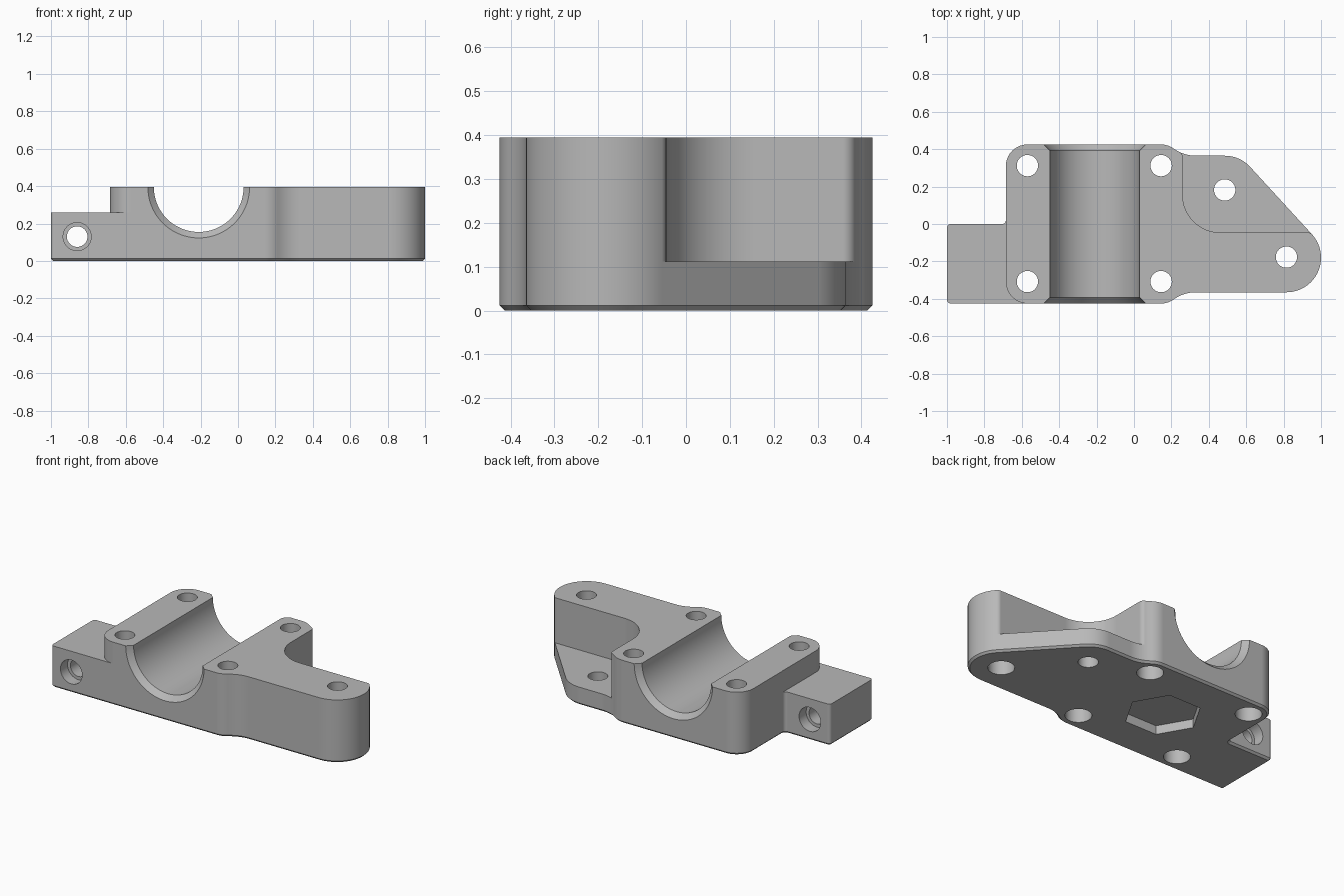
import bpy, bmesh, math
from mathutils import Matrix, Vector

if "Cube" in bpy.data.objects:
    bpy.data.objects.remove(bpy.data.objects["Cube"], do_unlink=True)

HEIGHT = 0.395
EDGE = 0.425       # half depth of the main block
CHAMFER = 0.012
GROOVE_X = -0.21

grey = bpy.data.materials.new("machined_grey")
grey.use_nodes = True
colour = (0.48, 0.48, 0.48, 1)
grey.diffuse_color = colour
grey.node_tree.nodes["Principled BSDF"].inputs["Base Color"].default_value = colour


def arc(cx, cy, r, start, end):
    """Points along an arc, angles in degrees."""
    n = max(6, int(abs(end - start) / 4))
    angles = [math.radians(start + (end - start) * i / n) for i in range(n + 1)]
    return [(cx + r * math.cos(a), cy + r * math.sin(a)) for a in angles]


def loft(name, rings, chamfer=0):
    """Closed solid through rings of points, with an optional chamfer on the first cap."""
    bm = bmesh.new()
    loops = [[bm.verts.new(p) for p in ring] for ring in rings]
    first = bm.faces.new(loops[0])
    bm.faces.new(loops[-1])
    n = len(loops[0])
    for a, b in zip(loops, loops[1:]):
        for i in range(n):
            j = (i + 1) % n
            bm.faces.new((a[i], a[j], b[j], b[i]))
    bmesh.ops.recalc_face_normals(bm, faces=bm.faces)
    if chamfer:
        bmesh.ops.bevel(bm, geom=list(first.edges), offset=chamfer, segments=1,
                        affect='EDGES', clamp_overlap=False)
    mesh = bpy.data.meshes.new(name)
    bm.to_mesh(mesh)
    bm.free()
    obj = bpy.data.objects.new(name, mesh)
    bpy.context.collection.objects.link(obj)
    return obj


def prism(name, outline, z0, z1, chamfer=0):
    return loft(name, [[(x, y, z) for x, y in outline] for z in (z0, z1)], chamfer)


def turned(name, origin, axis, profile, sides=48):
    """Round solid on an axis; profile lists (distance, radius)."""
    place = Matrix.Translation(origin) @ Vector(axis).to_track_quat('Z', 'Y').to_matrix().to_4x4()
    angles = [2 * math.pi * (i + 0.5) / sides for i in range(sides)]
    return loft(name, [[place @ Vector((r * math.cos(a), r * math.sin(a), d)) for a in angles]
                       for d, r in profile])


def cut(target, cutter):
    cutter.hide_render = True
    mod = target.modifiers.new("cut", 'BOOLEAN')
    mod.operation = 'DIFFERENCE'
    mod.solver = 'EXACT'
    mod.object = cutter
    bpy.context.view_layer.objects.active = target
    bpy.ops.object.modifier_apply(modifier=mod.name)
    bpy.data.objects.remove(cutter, do_unlink=True)


# Body: side tab, main block and tapering arm in one outline
outline = (arc(-0.98, -0.405, 0.02, 180, 270)
           + arc(0.145, -0.31, 0.115, 270, 306)
           + arc(0.33, -0.565, 0.2, 126, 90)
           + arc(0.815, -0.18, 0.185, -90, 42.5)
           + arc(0.485, 0.18, 0.185, 42.5, 90)
           + arc(0.33, 0.565, 0.2, 270, 234)
           + arc(0.145, 0.31, 0.115, 54, 90)
           + arc(-0.57, 0.31, 0.115, 90, 180)
           + arc(-0.705, 0.02, 0.02, 0, -90)
           + arc(-0.98, -0.02, 0.02, 90, 180))
body = prism("clamp_block", outline, 0, HEIGHT, CHAMFER)
body.data.materials.append(grey)

# Step down to the side tab, following the rounded block corner
cut(body, prism("tab_step", [(-1.2, -0.6), (-0.571, -0.6)]
                + arc(-0.569, -0.31, 0.115, 269, 180)
                + [(-0.684, 0.02), (-1.2, 0.1)], 0.26, 0.6))

# Step down to the low mounting plate, with eased corners at both ends of its wall
cut(body, prism("plate_step", [(0.242, 0.6)] + arc(0.23, 0.358, 0.03, 66, 0)
                + arc(0.46, 0.155, 0.2, 180, 270)
                + arc(0.929, -0.075, 0.03, 90, 46)
                + [(1.2, -0.053), (1.2, 0.6)], 0.112, 0.6))

# Half-round groove with chamfered mouths
mouth = EDGE - 0.032
cut(body, turned("groove", (GROOVE_X, 0, HEIGHT), (0, 1, 0),
                 [(-mouth - 0.1, 0.34), (-mouth, 0.24), (mouth, 0.24), (mouth + 0.1, 0.34)], 96))

# Vertical bolt holes; all but the plate hole are counterbored from below
bolts = [(x, y) for x in (-0.57, 0.145) for y in (-0.308, 0.312)] + [(0.815, -0.177)]
for x, y in bolts:
    cut(body, turned("bolt_hole", (x, y, 0), (0, 0, 1),
                     [(-0.1, 0.075), (0.15, 0.075), (0.15, 0.057), (0.6, 0.057)]))
cut(body, turned("plate_hole", (0.485, 0.182, 0), (0, 0, 1), [(-0.1, 0.057), (0.6, 0.057)]))

# Cross hole through the tab, recessed at both ends
cut(body, turned("tab_hole", (-0.86, 0, 0.13), (0, 1, 0),
                 [(-0.6, 0.075), (-0.355, 0.075), (-0.355, 0.055),
                  (-0.07, 0.055), (-0.07, 0.075), (0.2, 0.075)]))

# Hexagonal pocket in the underside
hexagon = [(GROOVE_X + 0.22 * math.cos(i * math.pi / 3),
            0.22 * math.sin(i * math.pi / 3)) for i in range(6)]
cut(body, prism("hex_pocket", hexagon, -0.1, 0.055))

# Smooth curved walls, crisp edges
bpy.ops.object.select_all(action='DESELECT')
body.select_set(True)
bpy.context.view_layer.objects.active = body
bpy.ops.object.shade_smooth_by_angle(angle=math.radians(25))
weighted = body.modifiers.new("even_shading", 'WEIGHTED_NORMAL')
weighted.keep_sharp = True
